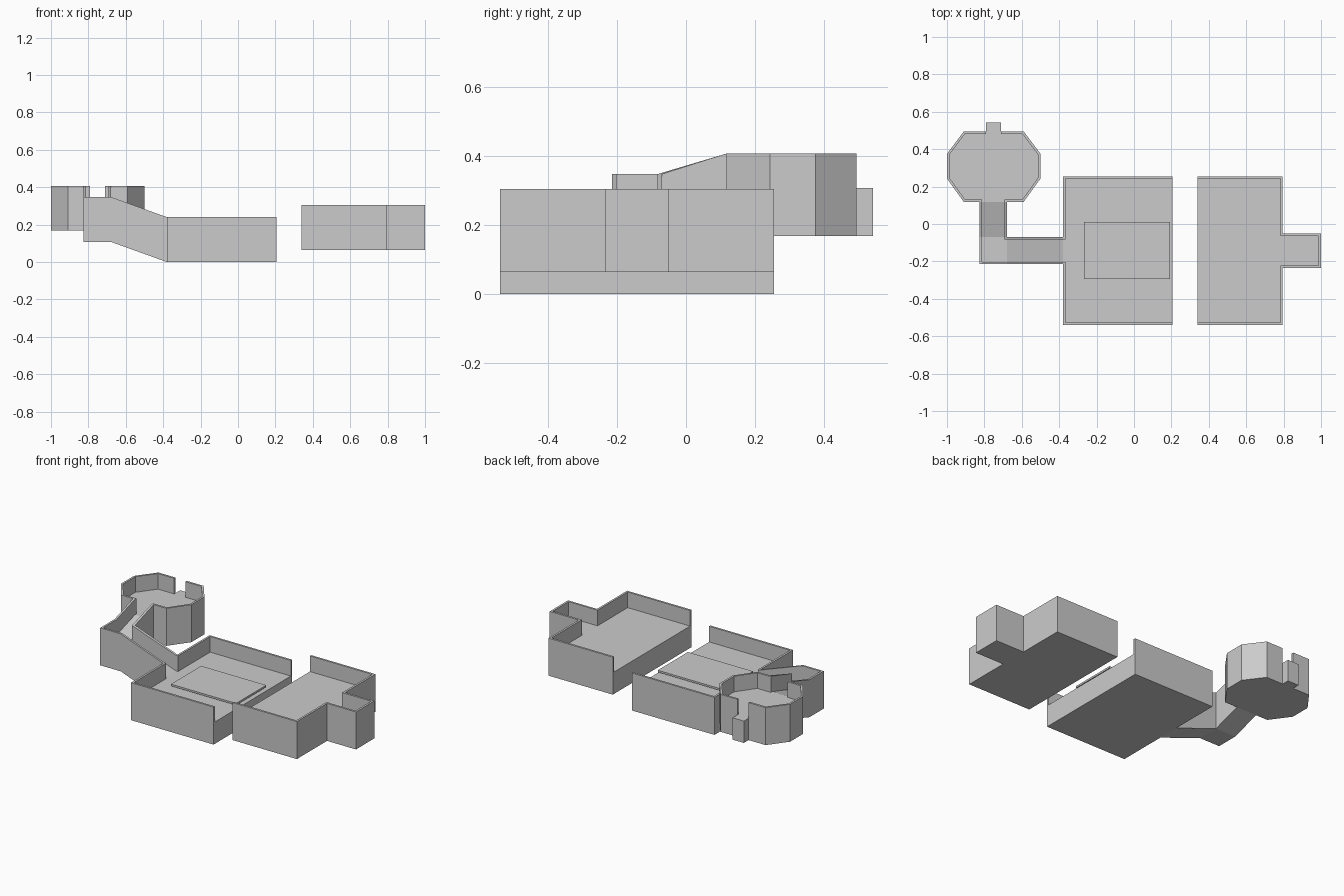
import bpy, bmesh
from mathutils import Vector

if "Cube" in bpy.data.objects:
    bpy.data.objects.remove(bpy.data.objects["Cube"])

FLOOR, TOP, T = 0.14, 0.24, 0.013   # floor height, wall height, wall thickness


def finish(name, bm):
    bmesh.ops.recalc_face_normals(bm, faces=bm.faces)
    me = bpy.data.meshes.new(name)
    bm.to_mesh(me)
    bm.free()
    ob = bpy.data.objects.new(name, me)
    bpy.context.collection.objects.link(ob)
    return ob


def slab(name, outline, height=FLOOR):
    """Prism over a base outline of (x, y, base z)."""
    bm = bmesh.new()
    low = [bm.verts.new(p) for p in outline]
    high = [bm.verts.new((x, y, z + height)) for x, y, z in outline]
    n = len(outline)
    bm.faces.new(low)
    bm.faces.new(high)
    for i in range(n):
        j = (i + 1) % n
        bm.faces.new((low[i], low[j], high[j], high[i]))
    return finish(name, bm)


def wall(name, path):
    """Wall standing on the floor along a path, thickened to its left."""
    bm = bmesh.new()
    pts = [Vector(p) for p in path]
    dirs = [(b - a).to_2d().normalized() for a, b in zip(pts, pts[1:])]
    norms = [Vector((-d.y, d.x)) for d in dirs]
    rings = []
    for i, p in enumerate(pts):
        a, b = norms[max(i - 1, 0)], norms[min(i, len(norms) - 1)]
        off = (a + b) * T / (1 + a.dot(b))
        q = p + off.to_3d()
        rings.append([bm.verts.new((v.x, v.y, v.z + h)) for v, h in
                      ((p, FLOOR), (q, FLOOR), (q, TOP), (p, TOP))])
    for r, s in zip(rings, rings[1:]):
        for k in range(4):
            m = (k + 1) % 4
            bm.faces.new((r[k], r[m], s[m], s[k]))
    bm.faces.new(rings[0])
    bm.faces.new(rings[-1])
    return finish(name, bm)


def at(z, pts):
    return [(x, y, z) for x, y in pts]


# large room, open towards +x, doorway on -x
XL, XR, Y0, Y1 = -0.38, 0.205, -0.54, 0.255
slab("large_room_floor", at(0, [(XL, Y0), (XR, Y0), (XR, Y1), (XL, Y1)]))
wall("large_room_back_wall", at(0, [(XR, Y1), (XL, Y1), (XL, -0.07 - T)]))
wall("large_room_front_wall", at(0, [(XL, -0.215 + T), (XL, Y0), (XR, Y0)]))
slab("raised_platform", at(0.155, [(-0.268, -0.295), (0.193, -0.295), (0.193, 0.01), (-0.268, 0.01)]), 0.012)

# second room with alcove, open towards -x
B = 0.065
room = [(0.34, Y0), (0.795, Y0), (0.795, -0.235), (1.0, -0.235),
        (1.0, -0.05), (0.795, -0.05), (0.795, Y1), (0.34, Y1)]
slab("alcove_room_floor", at(B, room))
wall("alcove_room_wall", at(B, room))

# corridor: ramp, landing, second ramp
M, H = 0.108, 0.168
slab("lower_ramp", [(-0.68, -0.215, M), (XL, -0.215, 0), (XL, -0.07, 0), (-0.68, -0.07, M)])
slab("landing", at(M, [(-0.825, -0.215), (-0.68, -0.215), (-0.68, -0.07), (-0.825, -0.07)]))
slab("upper_ramp", [(-0.825, -0.07, M), (-0.68, -0.07, M), (-0.68, 0.118, H), (-0.825, 0.118, H)])
wall("corridor_inner_wall", [(XL, -0.07, 0), (-0.68, -0.07, M), (-0.68, 0.118, H)])
wall("corridor_outer_wall", [(-0.825, 0.118, H), (-0.825, -0.07, M), (-0.825, -0.215, M),
                             (-0.68, -0.215, M), (XL, -0.215, 0)])

# eight-sided tower with two openings
left = [(-0.91, 0.495), (-1.0, 0.375), (-1.0, 0.243), (-0.91, 0.118)]
right = [(-0.59, 0.118), (-0.5, 0.243), (-0.5, 0.375), (-0.59, 0.495)]
slab("tower_floor", at(H, left + right))
wall("tower_left_wall", at(H, [(-0.79, 0.495)] + left + [(-0.825 + T, 0.118)]))
wall("tower_right_wall", at(H, [(-0.68 - T, 0.118)] + right + [(-0.71, 0.495)]))
slab("tower_doorstep", at(H, [(-0.79, 0.495), (-0.71, 0.495), (-0.71, 0.543), (-0.79, 0.543)]))
